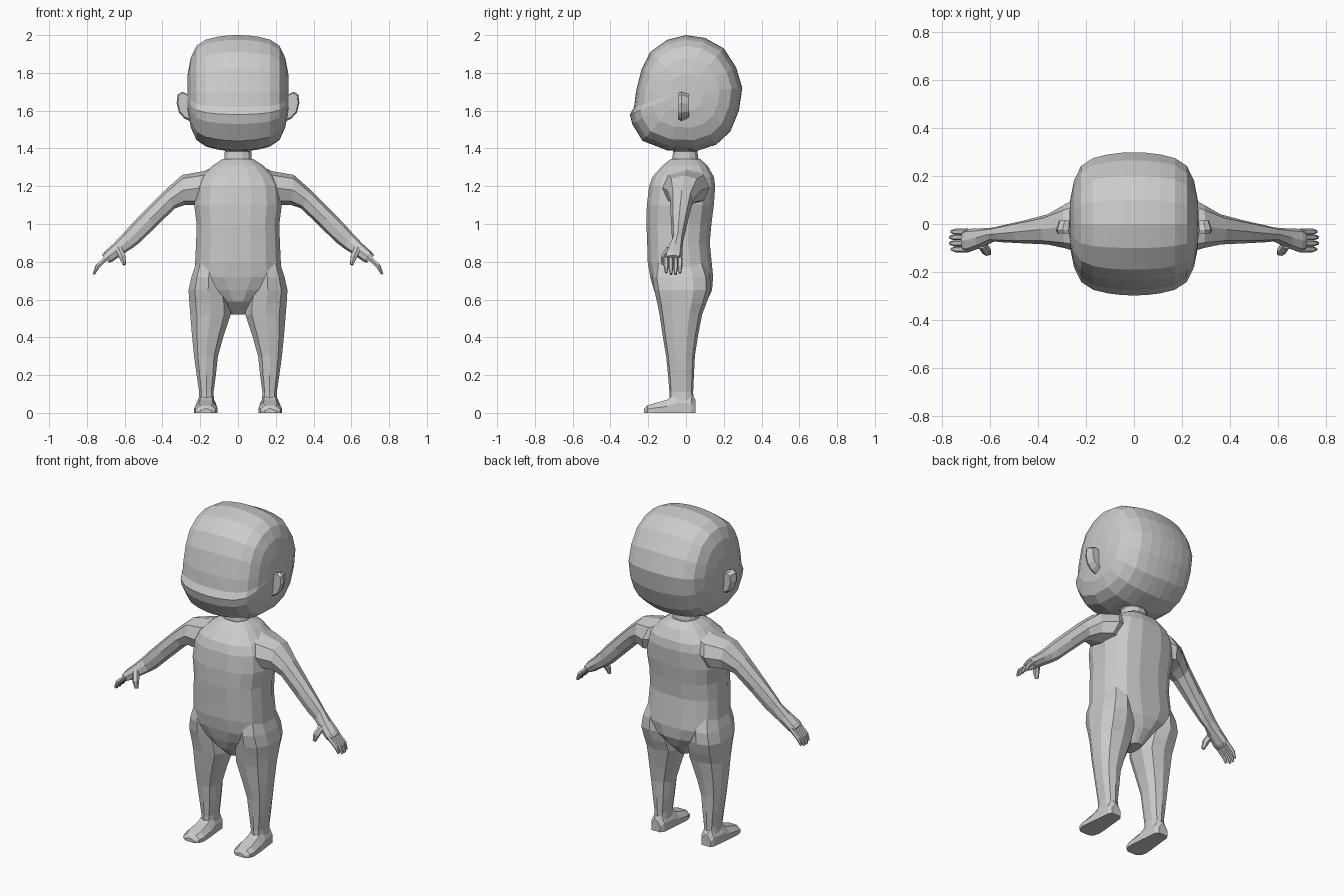
import bpy, bmesh, math
from mathutils import Vector

gray = bpy.data.materials.new("plain gray")
gray.diffuse_color = (0.6, 0.6, 0.6, 1)


def sp(v, p):
    return math.copysign(abs(v) ** (2 / p), v)


def oval(center, u, v, n, p=2.5, turn=0.5):
    """Rounded ring around a center, spanned by half-axes u and v."""
    c, u, v = Vector(center), Vector(u), Vector(v)
    angles = [2 * math.pi * (i + turn) / n for i in range(n)]
    return [c + u * sp(math.cos(a), p) + v * sp(math.sin(a), p) for a in angles]


def flat_ring(z, x0, x1, y0, y1, n, p=2.5, turn=0.5):
    return oval(((x0 + x1) / 2, (y0 + y1) / 2, z),
                ((x1 - x0) / 2, 0, 0), (0, (y1 - y0) / 2, 0), n, p, turn)


def loft(name, rings, mirror=False):
    """Skin a row of equal rings and close both ends."""
    bm = bmesh.new()
    rows = [[bm.verts.new(p) for p in r] for r in rings]
    n = len(rows[0])
    for a, b in zip(rows, rows[1:]):
        for i in range(n):
            j = (i + 1) % n
            bm.faces.new((a[i], a[j], b[j], b[i]))
    bm.faces.new(rows[0])
    bm.faces.new(rows[-1])
    bmesh.ops.recalc_face_normals(bm, faces=bm.faces)
    mesh = bpy.data.meshes.new(name)
    bm.to_mesh(mesh)
    bm.free()
    mesh.materials.append(gray)
    ob = bpy.data.objects.new(name, mesh)
    bpy.context.collection.objects.link(ob)
    if mirror:
        ob.modifiers.new("mirror", "MIRROR").use_mirror_merge = False
    return ob


# Head: side profile (y, z) scaled down toward each cheek
profile = [(0, 2.0), (-.10, 1.975), (-.19, 1.91), (-.235, 1.82), (-.265, 1.70),
           (-.275, 1.62), (-.297, 1.58), (-.285, 1.53), (-.23, 1.44), (-.10, 1.39),
           (.05, 1.385), (.16, 1.42), (.235, 1.49), (.28, 1.60), (.298, 1.72),
           (.265, 1.83), (.20, 1.93), (.10, 1.985)]
half = [(.05, .995), (.11, .97), (.17, .92), (.22, .81), (.25, .60), (.266, .32), (.268, .1)]
steps = [(-x, s) for x, s in reversed(half)] + [(0, 1)] + half
loft("head", [[(x, y * s, 1.70 + (z - 1.70) * s) for y, z in profile] for x, s in steps])

# Ear: rounded outline with a slightly smaller back
ear = [(.255, 1.66), (.272, 1.69), (.297, 1.70), (.32, 1.685), (.325, 1.64),
       (.312, 1.59), (.285, 1.56), (.255, 1.545)]
loft("ear", [[(.255 + (x - .255) * s, y, 1.63 + (z - 1.63) * s) for x, z in ear]
             for y, s in ((-.04, .9), (-.025, 1), (.015, .8))], True)

# Neck
loft("neck", [flat_ring(z, -w, w, y0, y1, 12, 2.3) for z, w, y0, y1 in (
    (1.31, .10, -.10, .10), (1.345, .075, -.075, .068),
    (1.385, .072, -.07, .062), (1.43, .11, -.10, .09))])

# Torso: z, half width, front, back, from shoulders to crotch
torso = [(1.345, .08, -.08, .075), (1.31, .135, -.125, .115), (1.25, .20, -.18, .150),
         (1.20, .225, -.198, .157), (1.10, .235, -.21, .150), (1.00, .222, -.212, .137),
         (.90, .225, -.208, .128), (.80, .23, -.205, .138), (.72, .235, -.192, .146),
         (.65, .165, -.172, .14), (.59, .085, -.148, .112), (.52, .036, -.075, .045)]
loft("torso", [flat_ring(z, -w, w, y0, y1, 16, 2.7) for z, w, y0, y1 in torso])

# Leg: z, inner x, outer x, front, back
leg = [(.80, .08, .222, -.165, .10), (.72, .06, .25, -.178, .128), (.65, .05, .266, -.168, .13),
       (.58, .036, .262, -.152, .108), (.52, .034, .257, -.140, .085), (.40, .075, .246, -.122, .062),
       (.30, .104, .235, -.105, .047), (.20, .115, .221, -.095, .042),
       (.11, .128, .207, -.088, .038), (.06, .125, .21, -.088, .04)]
loft("leg", [flat_ring(z, a, b, y0, y1, 10, 2.5) for z, a, b, y0, y1 in leg], True)

# Foot: y, inner x, outer x, instep height
foot = [(.05, .14, .20, .07), (.03, .125, .212, .10), (-.05, .118, .220, .105),
        (-.10, .112, .226, .07), (-.17, .108, .232, .05), (-.205, .118, .224, .04),
        (-.222, .14, .20, .022)]
loft("foot", [[(a, y, 0), (b, y, 0), (b, y, h * .5), (b - .025, y, h), (a + .025, y, h),
               (a, y, h * .5)] for y, a, b, h in foot], True)


def limb_ring(top_x, top_z, bot_x, bot_z, y0, y1, n=8, p=2.4):
    return oval(((top_x + bot_x) / 2, (y0 + y1) / 2, (top_z + bot_z) / 2),
                ((top_x - bot_x) / 2, 0, (top_z - bot_z) / 2), (0, (y1 - y0) / 2, 0), n, p, 0)


# Arm and palm: top point, bottom point, front, back
arm = [(.08, 1.325, .12, 1.09, -.09, .09), (.18, 1.28, .235, 1.10, -.125, .125),
       (.295, 1.26, .285, 1.10, -.10, .08), (.385, 1.18, .335, 1.082, -.085, .04),
       (.50, 1.065, .435, .985, -.08, .012), (.57, .993, .52, .902, -.076, -.005),
       (.608, .95, .56, .872, -.072, -.015), (.66, .895, .607, .842, -.098, -.018),
       (.705, .855, .662, .803, -.116, -.02), (.72, .835, .682, .795, -.112, -.025)]
loft("arm", [limb_ring(*r) for r in arm], True)


def finger(name, points, width):
    """Tapered six-sided digit along a short path."""
    pts = [Vector(p) for p in points]
    axis = (pts[-1] - pts[0]).normalized()
    u = axis.cross(Vector((0, 1, 0))).normalized()
    v = axis.cross(u)
    loft(name, [oval(p, u * width * s, v * width * s, 6, 2.2)
                for p, s in zip(pts, (1, 1, .5))], True)


# Four fingers and a thumb
for i, (y, reach) in enumerate(((-.105, .90), (-.080, 1.0), (-.055, 1.0), (-.032, .92))):
    finger(f"finger_{i + 1}", [(.69, y, .825), (.69 + .055 * reach, y, .825 - .05 * reach),
                               (.69 + .075 * reach, y, .825 - .092 * reach)], .0135)
finger("thumb", [(.632, -.085, .87), (.612, -.115, .825), (.602, -.122, .785)], .019)
